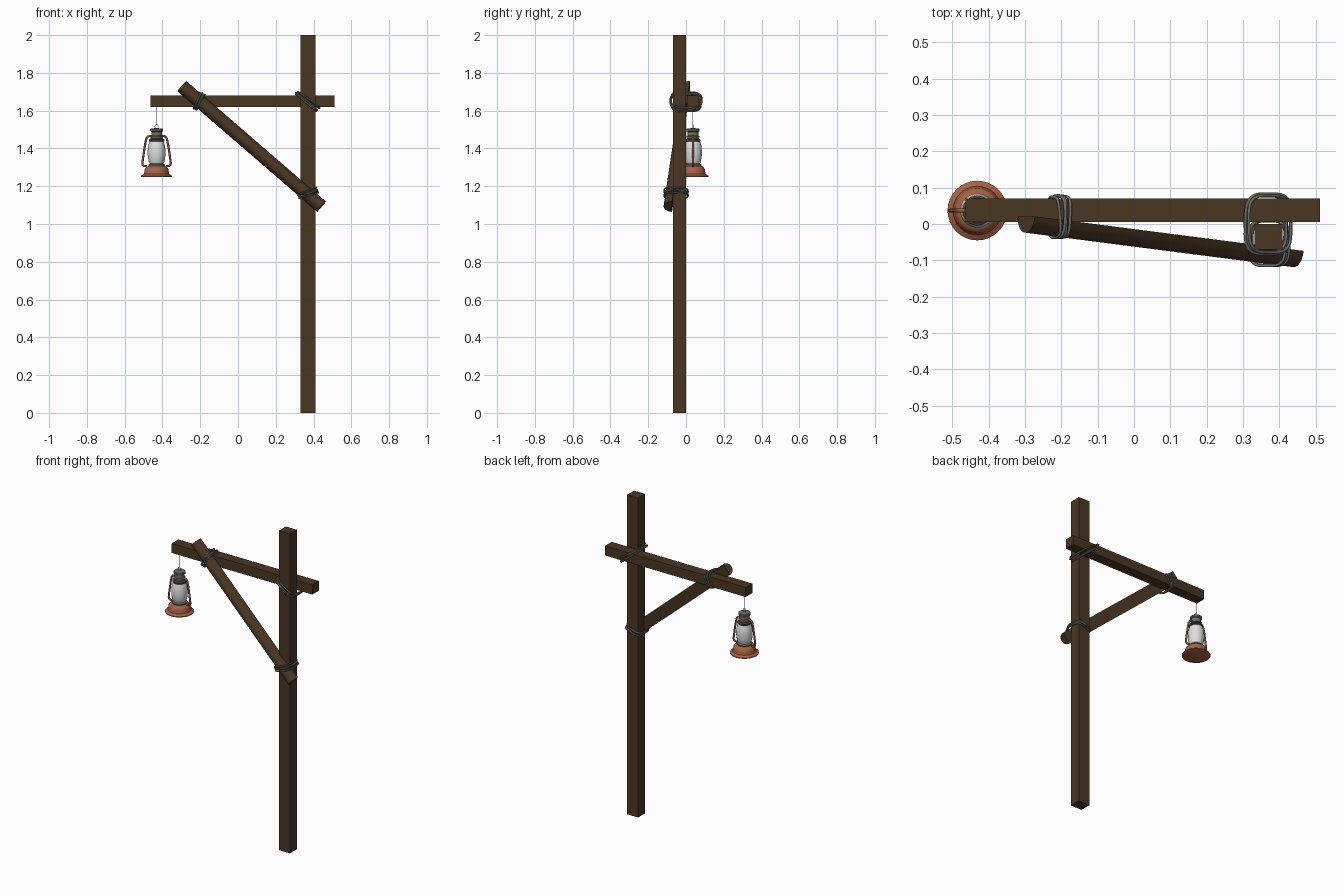
import bpy, bmesh, math, random
from mathutils import Vector, Matrix

if "Cube" in bpy.data.objects:
    bpy.data.objects.remove(bpy.data.objects["Cube"])
random.seed(4)


def mat(name, r, g, b):
    m = bpy.data.materials.new(name)
    m.diffuse_color = (r, g, b, 1)
    m.use_nodes = True
    m.node_tree.nodes["Principled BSDF"].inputs["Base Color"].default_value = m.diffuse_color
    return m


WOOD = mat("dark_wood", 0.068, 0.037, 0.0165)
ROPE = mat("grey_rope", 0.15, 0.15, 0.14)
COPPER = mat("copper", 0.38, 0.12, 0.06)
TUBE = mat("side_tube_copper", 0.30, 0.10, 0.055)
METAL = mat("grey_metal", 0.18, 0.165, 0.13)
DARK = mat("dark_metal", 0.07, 0.065, 0.055)
GLASS = mat("frosted_glass", 0.74, 0.74, 0.74)
WIRE = mat("wire", 0.45, 0.45, 0.45)


def finish(name, bm, m, smooth=False):
    bmesh.ops.recalc_face_normals(bm, faces=bm.faces[:])
    me = bpy.data.meshes.new(name)
    bm.to_mesh(me)
    bm.free()
    me.materials.append(m)
    ob = bpy.data.objects.new(name, me)
    bpy.context.collection.objects.link(ob)
    if smooth:
        bpy.ops.object.select_all(action='DESELECT')
        ob.select_set(True)
        bpy.context.view_layer.objects.active = ob
        bpy.ops.object.shade_smooth_by_angle(angle=math.radians(35))
    return ob


def box(name, lo, hi, m):
    bm = bmesh.new()
    lo, hi = Vector(lo), Vector(hi)
    size = hi - lo
    bmesh.ops.create_cube(bm, size=1, matrix=Matrix.Translation((lo + hi) / 2)
                          @ Matrix.Diagonal((*size, 1)))
    return finish(name, bm, m)


def lathe(name, centre, profile, m, n=32):
    bm = bmesh.new()
    rings = []
    for r, z in profile:
        rings.append([bm.verts.new((centre[0] + r * math.cos(2 * math.pi * i / n),
                                    centre[1] + r * math.sin(2 * math.pi * i / n), z))
                      for i in range(n)])
    for a, b in zip(rings, rings[1:]):
        for i in range(n):
            j = (i + 1) % n
            bm.faces.new((a[i], a[j], b[j], b[i]))
    bm.faces.new(rings[0])
    bm.faces.new(rings[-1])
    return finish(name, bm, m, True)


def tube(name, paths, radius, m, cyclic=False, res=2):
    cu = bpy.data.curves.new(name, 'CURVE')
    cu.dimensions = '3D'
    cu.bevel_depth = radius
    cu.bevel_resolution = res
    cu.use_fill_caps = True
    for pts in paths:
        sp = cu.splines.new('POLY')
        sp.points.add(len(pts) - 1)
        for p, c in zip(sp.points, pts):
            p.co = (*c, 1)
        sp.use_cyclic_u = cyclic
        sp.use_smooth = True
    cu.materials.append(m)
    ob = bpy.data.objects.new(name, cu)
    bpy.context.collection.objects.link(ob)
    return ob


def lashing(name, centre, u, v, strands=4, spread=0.0075):
    """Rounded-rectangle rope loops spanned by half axes u and v."""
    centre, u, v = Vector(centre), Vector(u), Vector(v)
    normal = u.cross(v).normalized()
    paths = []
    for k in range(strands):
        off = (k - (strands - 1) / 2) * spread
        s = random.uniform(0.97, 1.06)
        tilt = [random.uniform(-0.006, 0.006) for _ in range(2)]
        pts = []
        for i in range(40):
            a = 2 * math.pi * i / 40
            c, d = math.cos(a), math.sin(a)
            cu = math.copysign(abs(c) ** 0.55, c)
            dv = math.copysign(abs(d) ** 0.55, d)
            pts.append(centre + u * cu * s + v * dv * s
                       + normal * (off + tilt[0] * cu + tilt[1] * dv))
        paths.append(pts)
    return tube(name, paths, 0.0042, ROPE, True)


# Timber: upright and crossbeam
box("post", (0.332, -0.07, 0), (0.409, 0, 2), WOOD)
box("crossbeam", (-0.463, 0.005, 1.62), (0.512, 0.07, 1.68), WOOD)

# Half-round diagonal brace, flat side against the post and beam
p0, p1 = Vector((-0.296, 0.021, 1.729)), Vector((0.443, -0.074, 1.091))
axis = (p1 - p0).normalized()
front = Vector((0, -1, 0))
front = (front - axis * front.dot(axis)).normalized()
side = axis.cross(front)
bm = bmesh.new()
ends = []
for p in (p0, p1):
    ends.append([bm.verts.new(p + side * 0.036 * math.cos(math.pi * i / 12)
                              + front * 0.045 * math.sin(math.pi * i / 12)) for i in range(13)])
for i in range(13):
    j = (i + 1) % 13
    bm.faces.new((ends[0][i], ends[0][j], ends[1][j], ends[1][i]))
bm.faces.new(ends[0])
bm.faces.new(ends[1])
finish("diagonal_brace", bm, WOOD, True)

# Rope lashings at the three joints
lashing("beam_post_rope", (0.367, 0, 1.65), (0.058, 0, -0.041), (0, 0.079, 0))
lashing("beam_brace_rope", (-0.208, 0.02, 1.65), (0, 0.055, 0), (0.018, 0, 0.041))
lashing("post_brace_rope", (0.371, -0.052, 1.162), (0.047, 0, 0.019), (0, 0.06, 0))

# Lantern
C = (-0.431, 0.037)
lathe("lantern_base", C, [(0.078, 1.248), (0.082, 1.25), (0.082, 1.255), (0.067, 1.265),
                          (0.064, 1.28), (0.062, 1.292), (0.054, 1.302), (0.044, 1.307)], COPPER)
lathe("lantern_burner", C, [(0.041, 1.304), (0.044, 1.308), (0.044, 1.314), (0.036, 1.32)], METAL)
lathe("lantern_glass", C, [(0.036, 1.318), (0.043, 1.335), (0.047, 1.365), (0.047, 1.39),
                           (0.043, 1.42), (0.036, 1.44)], GLASS)
lathe("lantern_collar", C, [(0.038, 1.436), (0.041, 1.44), (0.041, 1.447), (0.032, 1.452),
                            (0.028, 1.462)], DARK)
lathe("lantern_chimney", C, [(0.026, 1.455), (0.034, 1.459), (0.034, 1.464), (0.028, 1.468),
                             (0.028, 1.488), (0.035, 1.492), (0.035, 1.501), (0.031, 1.505),
                             (0.012, 1.507)], METAL)

# Side tubes, mirrored left and right
half = [(0.05, 1.306), (0.066, 1.307), (0.074, 1.313), (0.075, 1.325), (0.068, 1.375),
        (0.061, 1.42), (0.055, 1.45), (0.048, 1.462), (0.038, 1.466), (0.024, 1.466)]
tube("lantern_side_tubes", [[(C[0] + s * r, C[1], z) for r, z in half] for s in (-1, 1)],
     0.0058, TUBE)

# Hanging ring and wire
tube("hanging_ring", [[(C[0] + 0.009 * math.cos(i * math.pi / 8), C[1],
                        1.516 + 0.011 * math.sin(i * math.pi / 8)) for i in range(16)]],
     0.0016, WIRE, True, 1)
tube("hanging_wire", [[(C[0], C[1], 1.526), (C[0], C[1], 1.625)]], 0.0015, WIRE, False, 1)
